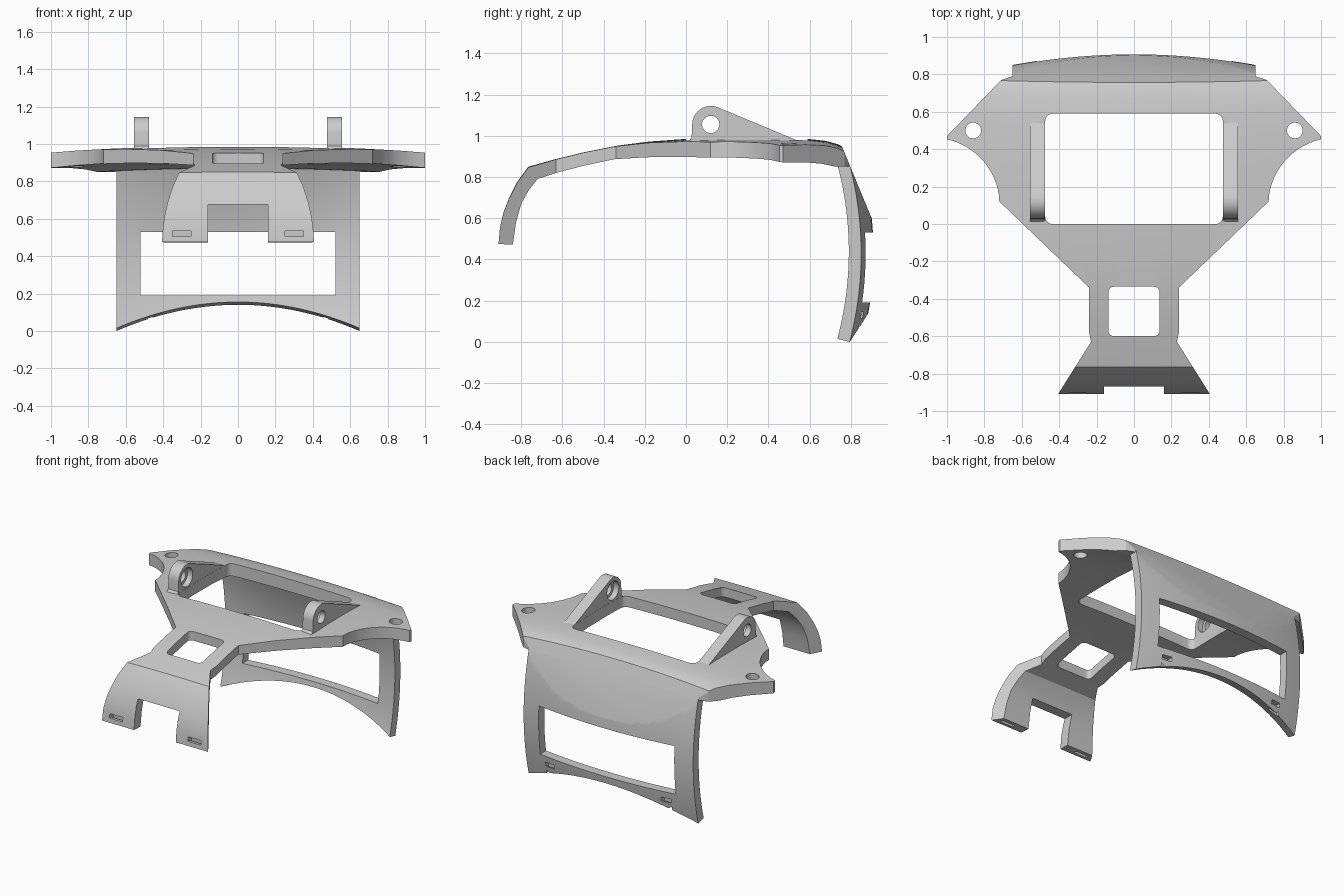
import bpy, bmesh
from math import cos, sin, pi, radians

if "Cube" in bpy.data.objects:
    bpy.data.objects.remove(bpy.data.objects["Cube"])


def loft(name, loops):
    """Closed solid through equal-length loops of 3D points."""
    bm = bmesh.new()
    rows = [[bm.verts.new(p) for p in loop] for loop in loops]
    n = len(rows[0])
    for a, b in zip(rows, rows[1:]):
        for i in range(n):
            bm.faces.new((a[i], a[(i + 1) % n], b[(i + 1) % n], b[i]))
    bm.faces.new(rows[0])
    bm.faces.new(rows[-1])
    bmesh.ops.recalc_face_normals(bm, faces=bm.faces)
    me = bpy.data.meshes.new(name)
    bm.to_mesh(me)
    bm.free()
    ob = bpy.data.objects.new(name, me)
    bpy.context.collection.objects.link(ob)
    return ob


def prism(name, pts, axis, a, b):
    """Extrude a 2D outline along an axis: x -> (y,z), y -> (x,z), z -> (x,y)."""
    put = {'x': lambda p, d: (d, p[0], p[1]),
           'y': lambda p, d: (p[0], d, p[1]),
           'z': lambda p, d: (p[0], p[1], d)}[axis]
    return loft(name, [[put(p, d) for p in pts] for d in (a, b)])


def arc(cx, cy, r, a0, a1, n):
    return [(cx + r * cos(radians(a0 + (a1 - a0) * i / n)),
             cy + r * sin(radians(a0 + (a1 - a0) * i / n))) for i in range(n + 1)]


def circle(cx, cy, r, n=32):
    return [(cx + r * cos(2 * pi * i / n), cy + r * sin(2 * pi * i / n)) for i in range(n)]


def rect(x0, x1, y0, y1, r=0.0):
    if r == 0:
        return [(x0, y0), (x1, y0), (x1, y1), (x0, y1)]
    return (arc(x1 - r, y0 + r, r, -90, 0, 6) + arc(x1 - r, y1 - r, r, 0, 90, 6)
            + arc(x0 + r, y1 - r, r, 90, 180, 6) + arc(x0 + r, y0 + r, r, 180, 270, 6))


def boolean(ob, tool, op='DIFFERENCE'):
    tool.hide_render = True
    m = ob.modifiers.new(op, 'BOOLEAN')
    m.operation, m.object, m.solver = op, tool, 'EXACT'
    bpy.context.view_layer.objects.active = ob
    bpy.ops.object.modifier_apply(modifier=m.name)
    bpy.data.objects.remove(tool)


def cut(ob, pts, axis, a, b):
    boolean(ob, prism('cutter', pts, axis, a, b))


def cut_back_facet(ob):
    # flat sloping facet shared by the plate's rear edge and the back panel
    cut(ob, [(.70, 1.086), (.95, .481), (1.3, .481), (1.3, 1.086)], 'x', -1.2, 1.2)


# --- top plate with the front leg: crowned side profile trimmed to the plan outline
outer = [(-.91, .475), (-.902, .56), (-.885, .63), (-.86, .695), (-.82, .775), (-.765, .85),
         (-.64, .885), (-.5, .92), (-.35, .95), (-.18, .972), (0, .985), (.2, .991), (.4, .991),
         (.58, .986), (.68, .975), (.74, .958), (.78, .935), (.81, .91)]
inner = [(.81, .865), (.72, .872), (.66, .888), (.58, .9), (.4, .912), (.2, .914), (0, .91),
         (-.18, .902), (-.35, .888), (-.5, .856), (-.63, .822), (-.72, .793), (-.765, .735),
         (-.8, .67), (-.825, .58), (-.84, .472)]
xs = [-1.05 + 2.1 * i / 28 for i in range(29)]
plate = loft('top_plate', [[(x, y, z - .036 * x * x * min(1, max(0, (z - .47) / .4)))
                            for y, z in outer + inner] for x in xs])
half = ([(.41, -.916), (.23, -.63), (.24, -.58), (.24, -.34), (.72, .12)]
        + arc(1.08, .1, .362, 177, 103, 14)[1:] + [(1.0, .47), (.71, .77), (.65, .79), (.65, .83)])
plan = half + [(-x, y) for x, y in reversed(half)]
boolean(plate, prism('plan', plan, 'z', 0, 1.5), 'INTERSECT')
cut_back_facet(plate)
cut(plate, rect(-.475, .475, 0, .59, .04), 'z', .7, 1.3)
cut(plate, rect(-.137, .137, -.6, -.335, .03), 'z', .7, 1.3)
cut(plate, rect(-.16, .16, .3, .675), 'y', -1.1, -.7)

# --- back panel: bowed in plan and in height, arched lower edge
def panel_loop(x):
    u = 1 - (x / .65) ** 2
    zb = .14 * u
    zs = [zb + (.925 - zb) * i / 24 for i in range(25)]
    def y_out(z):
        return .85 - .3 * (z - .43) ** 2
    out = [(x, y_out(z) + .06 * u, z) for z in zs]
    inn = [(x, y_out(z) - .06 + .055 * u * min(1, max(0, (.9 - z) / .4)), z + .015 * (1 - i / 24))
           for i, z in enumerate(zs)]
    return out + inn[::-1]

panel = loft('back_panel', [panel_loop(-.65 + 1.3 * i / 32) for i in range(33)])
cut_back_facet(panel)
cut(panel, rect(-.52, .52, .19, .53), 'y', .5, 1.2)

# --- strap slots, wing holes with bosses, and pivot lugs on both sides
parts = [plate, panel]
for side, s in (('left', -1), ('right', 1)):
    def span(a, b):
        return sorted((s * a, s * b))
    x0, x1 = span(.25, .35)
    cut(plate, rect(x0, x1, .505, .535), 'y', -1, -.865)
    cut(plate, rect(-.888, -.865, .4, .52), 'x', x0, x1)
    x0, x1 = span(.41, .48)
    cut(panel, rect(x0, x1, .115, .145), 'y', .822, 1.1)
    cut(panel, rect(.822, .842, -.1, .13), 'x', x0, x1)

    boss = prism('wing_boss_' + side, circle(s * .86, .5, .06), 'z', .884, .92)
    for ob in (plate, boss):
        cut(ob, circle(s * .86, .5, .042), 'z', .7, 1.2)

    lug_shape = ([(-.02, .93), (-.02, .967), (.01, .972), (.027, .99)]
                 + arc(.12, 1.055, .09, 180, 67.4, 16) + [(.57, .965), (.57, .93)])
    lug = prism('pivot_lug_' + side, lug_shape, 'x', *span(.476, .555))
    cut(lug, circle(.12, 1.055, .042), 'x', *span(.4, .7))
    cut(lug, circle(.12, 1.055, .064), 'x', *span(.4, .515))
    parts += [boss, lug]

for ob in parts:
    bpy.ops.object.select_all(action='DESELECT')
    ob.select_set(True)
    bpy.context.view_layer.objects.active = ob
    bpy.ops.object.shade_smooth_by_angle(angle=radians(25))
